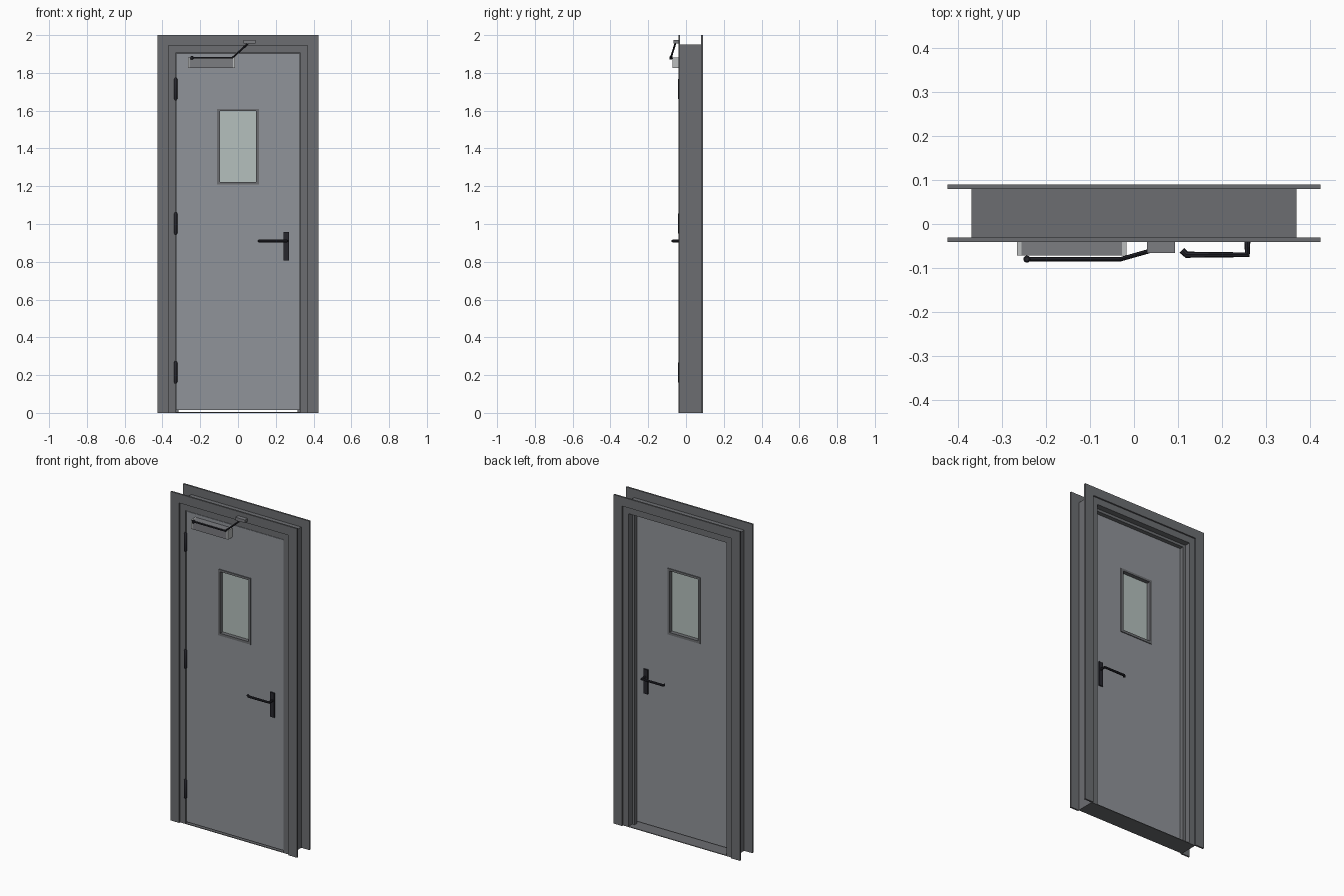
import bpy, bmesh
from mathutils import Vector

cube = bpy.data.objects.get("Cube")
if cube:
    bpy.data.objects.remove(cube, do_unlink=True)


def material(name, r, g, b):
    m = bpy.data.materials.new(name)
    m.use_nodes = True
    m.diffuse_color = (r, g, b, 1)
    m.node_tree.nodes["Principled BSDF"].inputs["Base Color"].default_value = (r, g, b, 1)
    return m


FRAME = material("frame grey", 0.15, 0.155, 0.165)
LEAF = material("leaf grey", 0.28, 0.295, 0.32)
GLASS = material("pale glass", 0.46, 0.53, 0.51)
BLACK = material("black metal", 0.02, 0.02, 0.027)
CLOSER = material("closer grey", 0.2, 0.205, 0.22)
SILVER = material("silver cap", 0.5, 0.51, 0.51)


def finish(name, bm, mat):
    bmesh.ops.recalc_face_normals(bm, faces=bm.faces)
    me = bpy.data.meshes.new(name)
    bm.to_mesh(me)
    bm.free()
    me.materials.append(mat)
    ob = bpy.data.objects.new(name, me)
    bpy.context.collection.objects.link(ob)
    return ob


def box(name, mat, x, y, z):
    """Box from (min, max) ranges on each axis."""
    bm = bmesh.new()
    bmesh.ops.create_cube(bm, size=1)
    for v in bm.verts:
        v.co = Vector([(a + b) / 2 + c * (b - a) for (a, b), c in zip((x, y, z), v.co)])
    return finish(name, bm, mat)


def band(name, mat, outer, inner, y, closed=False):
    """Solid strip between matching outer and inner (x, z) points, extruded in y."""
    bm = bmesh.new()
    rows = [[bm.verts.new((px, py, pz)) for (px, pz), py in
             ((o, y[0]), (i, y[0]), (i, y[1]), (o, y[1]))] for o, i in zip(outer, inner)]
    pairs = list(zip(rows, rows[1:]))
    if closed:
        pairs.append((rows[-1], rows[0]))
    else:
        bm.faces.new(rows[0])
        bm.faces.new(rows[-1])
    for a, b in pairs:
        for k in range(4):
            j = (k + 1) % 4
            bm.faces.new((a[k], a[j], b[j], b[k]))
    return finish(name, bm, mat)


def rect(w, z0, z1):
    return [(-w, z0), (-w, z1), (w, z1), (w, z0)]


def smooth(ob):
    bpy.ops.object.select_all(action="DESELECT")
    ob.select_set(True)
    bpy.context.view_layer.objects.active = ob
    bpy.ops.object.shade_smooth_by_angle()


def rod(name, mat, points, radius):
    """Round bar along a path."""
    cu = bpy.data.curves.new(name, "CURVE")
    cu.dimensions = "3D"
    cu.bevel_depth = radius
    cu.bevel_resolution = 2
    cu.use_fill_caps = True
    sp = cu.splines.new("POLY")
    sp.points.add(len(points) - 1)
    for p, co in zip(sp.points, points):
        p.co = (*co, 1)
    cu.materials.append(mat)
    ob = bpy.data.objects.new(name, cu)
    bpy.context.collection.objects.link(ob)
    bpy.ops.object.select_all(action="DESELECT")
    ob.select_set(True)
    bpy.context.view_layer.objects.active = ob
    bpy.ops.object.convert(target="MESH")
    smooth(bpy.context.object)


def spindle(name, mat, center, profile):
    """Upright turned part from (radius, height) points."""
    bm = bmesh.new()
    for (r0, h0), (r1, h1) in zip(profile, profile[1:]):
        mid = Vector(center) + Vector((0, 0, (h0 + h1) / 2))
        geo = bmesh.ops.create_cone(bm, cap_ends=False, segments=16, radius1=r0,
                                    radius2=r1, depth=h1 - h0)
        bmesh.ops.translate(bm, verts=geo["verts"], vec=mid)
    bmesh.ops.remove_doubles(bm, verts=bm.verts, dist=0.0001)
    bmesh.ops.holes_fill(bm, edges=bm.edges)
    smooth(finish(name, bm, mat))


# Mitred casings on both faces of the wall
outer, inner = rect(0.425, 0, 2), rect(0.367, 0, 1.945)
for side, y in (("front", (-0.041, -0.031)), ("back", (0.08, 0.09))):
    for i, part in enumerate(("right", "top", "left")):
        band(f"{side}_casing_{part}", FRAME, outer[i:i + 2], inner[i:i + 2], y)

# Jambs, head, stops and threshold
DEPTH = (-0.032, 0.081)
STOP = (0.02, 0.045)
for side, s in (("left", 1), ("right", -1)):
    box(f"{side}_jamb", FRAME, sorted((s * 0.33, s * 0.37)), DEPTH, (0, 1.95))
    box(f"{side}_stop", FRAME, sorted((s * 0.314, s * 0.33)), STOP, (0, 1.905))
box("head_jamb", FRAME, (-0.33, 0.33), DEPTH, (1.905, 1.95))
box("head_stop", FRAME, (-0.314, 0.314), STOP, (1.889, 1.905))
box("threshold", FRAME, (-0.33, 0.33), DEPTH, (0, 0.004))

# Door leaf with a glazed opening
band("door_leaf", LEAF, rect(0.327, 0.014, 1.902), rect(0.105, 1.215, 1.605),
     (-0.03, 0.017), closed=True)
band("window_bead", FRAME, rect(0.11, 1.208, 1.61), rect(0.095, 1.223, 1.597),
     (-0.035, 0.022), closed=True)
box("window_glass", GLASS, (-0.097, 0.097), (-0.011, -0.002), (1.221, 1.599))

# Hinges
for name, z in (("lower", 0.215), ("middle", 1.003), ("upper", 1.715)):
    spindle(f"{name}_hinge", BLACK, (-0.33, -0.033, z),
            [(0.004, -0.06), (0.0085, -0.052), (0.0085, 0.052), (0.004, 0.06)])

# Lever handles with back plates on both faces
for side, face, s in (("front", -0.03, -1), ("back", 0.017, 1)):
    box(f"{side}_handle_plate", BLACK, (0.242, 0.27), sorted((face, face + s * 0.008)),
        (0.808, 0.957))
    path = [(0.258, 0), (0.258, 0.04), (0.12, 0.04), (0.109, 0.03)]
    rod(f"{side}_lever", BLACK, [(x, face + s * d, 0.91) for x, d in path], 0.0075)

# Door closer with its arm and shoe
CY, CZ = (-0.072, -0.03), (1.827, 1.882)
box("closer_body", CLOSER, (-0.256, -0.027), CY, CZ)
box("closer_right_cap", SILVER, (-0.266, -0.256), CY, CZ)
box("closer_left_cap", SILVER, (-0.027, -0.017), CY, CZ)
spindle("closer_spindle", BLACK, (-0.244, -0.08, 1.88),
        [(0.005, -0.009), (0.008, -0.006), (0.008, 0.006), (0.005, 0.009)])
rod("closer_arm", BLACK, [(-0.244, -0.08, 1.88), (-0.03, -0.08, 1.88),
                          (0.055, -0.056, 1.957)], 0.005)
box("closer_shoe", CLOSER, (0.03, 0.093), (-0.066, -0.04), (1.956, 1.974))
